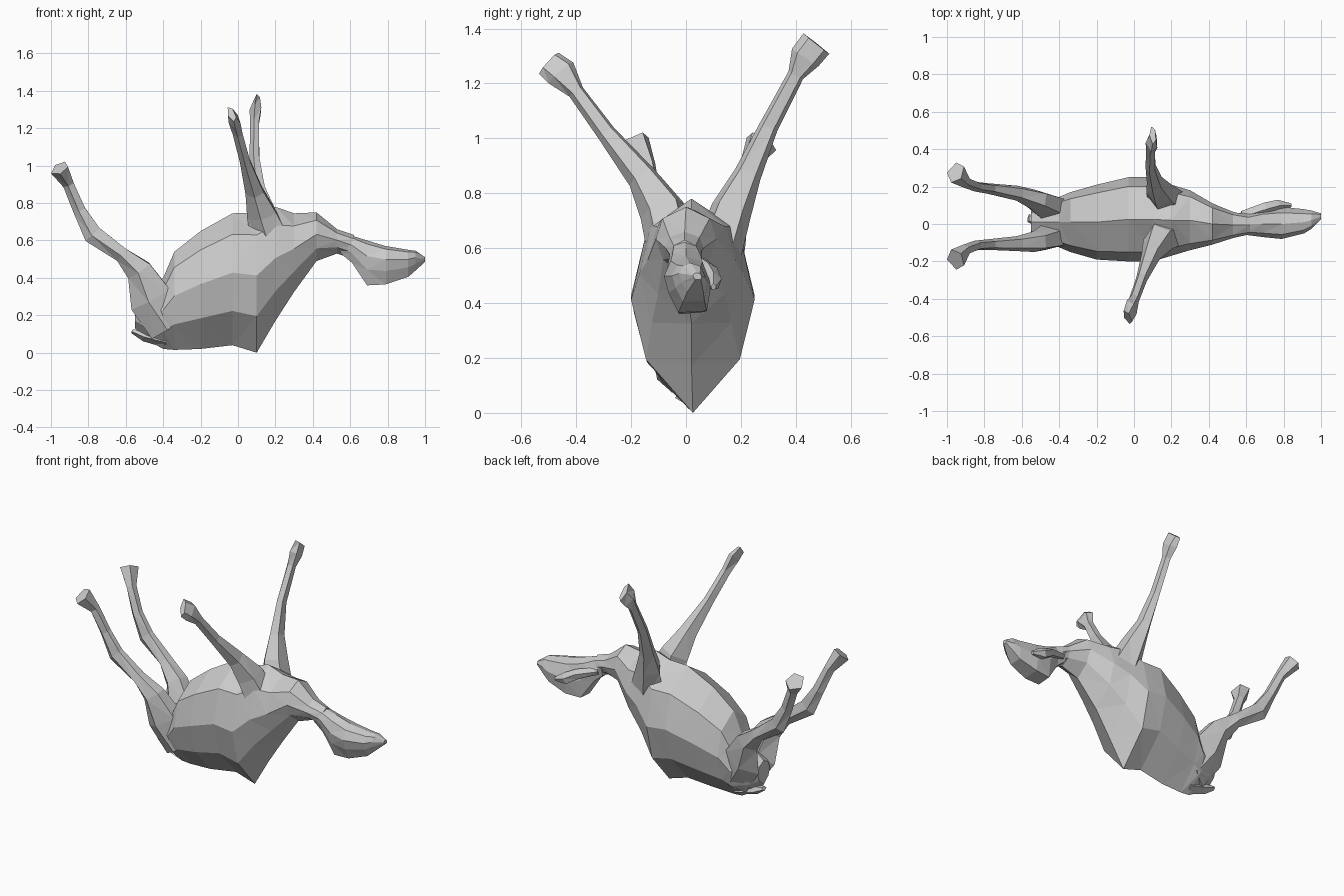
import bpy, bmesh
from mathutils import Vector

ROUND = [(0, 0), (.76, .26), (1, .55), (.78, .84),
         (0, 1), (-.78, .84), (-1, .55), (-.76, .26)]
JAW = [(-.35, 0), (.95, .03), (1.15, .5), (.75, .9),
       (0, 1), (-.7, .92), (-1, .65), (-.8, .35)]


def skin(name, rings):
    """Join rings of equal point count into a closed flat-faced solid."""
    bm = bmesh.new()
    loops = [[bm.verts.new(p) for p in r] for r in rings]
    n = len(loops[0])
    for a, b in zip(loops, loops[1:]):
        for i in range(n):
            j = (i + 1) % n
            bm.faces.new((a[i], a[j], b[j], b[i]))
    bm.faces.new(loops[0])
    bm.faces.new(loops[-1])
    bmesh.ops.triangulate(bm, faces=bm.faces[:])
    bmesh.ops.recalc_face_normals(bm, faces=bm.faces[:])
    me = bpy.data.meshes.new(name)
    bm.to_mesh(me)
    bm.free()
    ob = bpy.data.objects.new(name, me)
    bpy.context.collection.objects.link(ob)
    return ob


def trunk(name, shape, sections):
    """Sections along x: x, centre y, bottom z, top z, half width."""
    return skin(name, [[(x, y + u * w, b + v * (t - b)) for u, v in shape]
                       for x, y, b, t, w in sections])


def limb(name, path):
    """Path points: x, y, z, half width across y, half depth across the x-z plane."""
    pts = [Vector(p[:3]) for p in path]
    rings = []
    for i, p in enumerate(path):
        d = (pts[min(i + 1, len(pts) - 1)] - pts[max(i - 1, 0)]).normalized()
        across = Vector((0, 1, 0))
        across = (across - d * across.dot(d)).normalized()
        deep = d.cross(across)
        rings.append([pts[i] + across * u * p[3] + deep * v * p[4]
                      for u, v in ((1, .2), (0, 1), (-1, .2), (-.6, -.85), (.6, -.85))])
    return skin(name, rings)


# Body lying on its back, spine ridge down, tapering into the neck
trunk("body", ROUND, [
    (-.55, .01, .13, .28, .06), (-.49, .01, .07, .33, .10),
    (-.40, .01, .02, .40, .135), (-.34, .01, .015, .54, .16),
    (-.20, .01, .02, .65, .20), (-.03, .025, .04, .745, .225),
    (.10, .025, .0, .75, .225), (.20, .02, .17, .78, .19),
    (.30, .02, .325, .745, .16), (.42, .0, .49, .75, .11),
    (.53, -.005, .53, .66, .07), (.62, -.005, .50, .63, .05)])

# Head with a skewed jaw and pointed muzzle
trunk("head", JAW, [
    (.55, -.005, .53, .645, .055), (.61, -.005, .48, .625, .055),
    (.69, .0, .36, .60, .07), (.79, .0, .365, .57, .08),
    (.91, .01, .405, .55, .06), (.95, .02, .44, .545, .045),
    (1.0, .04, .485, .51, .015)])

# Ear lying along the far side
limb("ear", [(.58, .04, .555, .03, .02), (.70, .08, .52, .035, .03),
             (.77, .10, .48, .03, .035), (.84, .10, .46, .01, .012)])

# Tail tucked under the rump
limb("tail", [(-.38, .01, .06, .05, .035), (-.50, .02, .09, .04, .03),
              (-.565, .03, .115, .02, .012)])

# Front legs, splayed to both sides
limb("front_leg_near", [
    (.20, -.04, .54, .09, .12), (.13, -.085, .74, .085, .085),
    (.09, -.16, .86, .055, .052), (.04, -.29, 1.02, .035, .03),
    (.0, -.40, 1.17, .03, .028), (-.02, -.455, 1.24, .06, .032),
    (-.035, -.50, 1.275, .055, .02)])
limb("front_leg_far", [
    (.19, .10, .54, .09, .12), (.14, .165, .74, .075, .075),
    (.11, .225, .87, .05, .042), (.09, .30, 1.04, .035, .028),
    (.09, .40, 1.23, .03, .026), (.095, .435, 1.295, .058, .033),
    (.10, .475, 1.345, .06, .018)])

# Hind legs, haunch to hoof
hind = [(-.36, .14, .055, .12), (-.46, .29, .07, .125), (-.525, .44, .055, .075),
        (-.62, .525, .04, .043), (-.775, .635, .028, .055), (-.845, .76, .026, .036),
        (-.905, .90, .03, .032), (-.955, .985, .06, .052)]
for name, ys in (("hind_leg_near", (-.05, -.07, -.095, -.105, -.11, -.115, -.14, -.19)),
                 ("hind_leg_far", (.06, .09, .13, .165, .19, .20, .225, .275))):
    limb(name, [(x, y, z, w, d) for (x, z, w, d), y in zip(hind, ys)])
